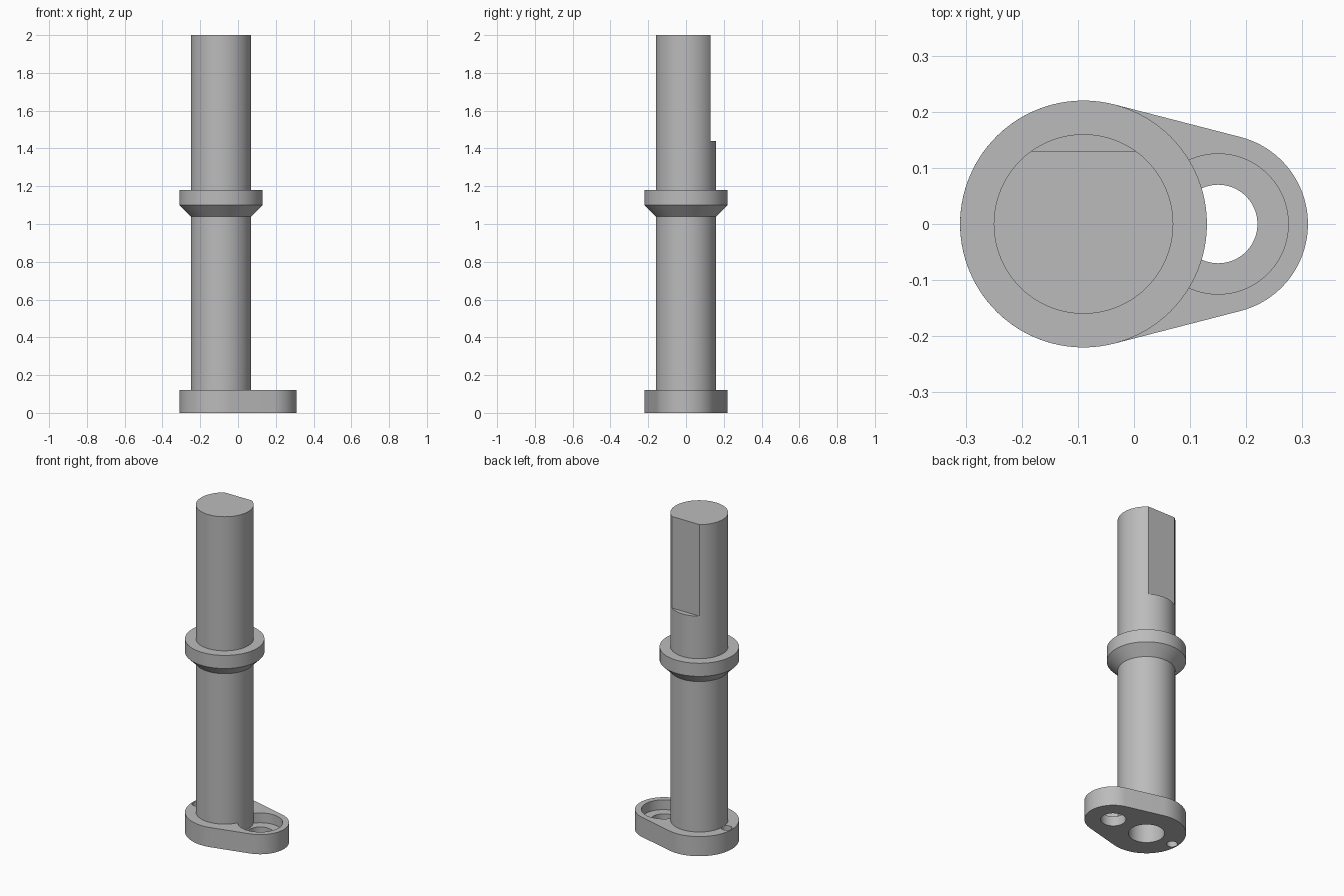
import bpy, bmesh, math

cube = bpy.data.objects.get("Cube")
if cube:
    bpy.data.objects.remove(cube, do_unlink=True)

AXIS_X, LOBE_X = -0.09, 0.15
SEGMENTS = 96

steel = bpy.data.materials.new("grey_steel")
steel.use_nodes = True
grey = (0.5, 0.5, 0.5, 1)
steel.diffuse_color = grey
steel.node_tree.nodes["Principled BSDF"].inputs["Base Color"].default_value = grey


def add_object(name, bm):
    bmesh.ops.recalc_face_normals(bm, faces=bm.faces)
    mesh = bpy.data.meshes.new(name)
    bm.to_mesh(mesh)
    bm.free()
    mesh.materials.append(steel)
    obj = bpy.data.objects.new(name, mesh)
    bpy.context.collection.objects.link(obj)
    return obj


def extrude(name, outline, z0, z1):
    bm = bmesh.new()
    face = bm.faces.new([bm.verts.new((x, y, z0)) for x, y in outline])
    result = bmesh.ops.extrude_face_region(bm, geom=[face])
    top = [v for v in result["geom"] if isinstance(v, bmesh.types.BMVert)]
    bmesh.ops.translate(bm, verts=top, vec=(0, 0, z1 - z0))
    return add_object(name, bm)


def arc(x, radius, start, end, steps):
    angles = [start + (end - start) * i / steps for i in range(steps + 1)]
    return [(x + radius * math.cos(a), radius * math.sin(a)) for a in angles]


def cylinder(name, x, radius, z0, z1):
    return extrude(name, arc(x, radius, 0, math.tau, SEGMENTS)[:-1], z0, z1)


def lathe(name, x, profile):
    bm = bmesh.new()
    rings = [[bm.verts.new((px, py, z)) for px, py in
              arc(x, r, 0, math.tau, SEGMENTS)[:-1]] for r, z in profile]
    for low, high in zip(rings, rings[1:]):
        for i in range(SEGMENTS):
            j = (i + 1) % SEGMENTS
            bm.faces.new((low[i], low[j], high[j], high[i]))
    bm.faces.new(rings[0])
    bm.faces.new(rings[-1])
    return add_object(name, bm)


def cut(obj, cutter):
    mod = obj.modifiers.new("cut", "BOOLEAN")
    mod.operation = "DIFFERENCE"
    mod.solver = "EXACT"
    mod.object = cutter
    bpy.context.view_layer.objects.active = obj
    bpy.ops.object.modifier_apply(modifier=mod.name)


# Base plate: two round ends joined by tangent sides
tangent = math.acos((0.22 - 0.16) / (LOBE_X - AXIS_X))
outline = (arc(LOBE_X, 0.16, -tangent, tangent, 48)
           + arc(AXIS_X, 0.22, tangent, math.tau - tangent, 64))
base_plate = extrude("base_plate", outline, 0, 0.12)

# Shaft with a chamfered collar
shaft = lathe("collared_shaft", AXIS_X, [
    (0.16, 0.03), (0.16, 1.04), (0.22, 1.10),
    (0.22, 1.18), (0.16, 1.18), (0.16, 2.0)])

# Cutters: lobe bolt seat and hole, centre bore, locating hole, shaft flat
bolt_seat = cylinder("bolt_seat_cutter", LOBE_X, 0.125, 0.06, 0.2)
bolt_hole = cylinder("bolt_hole_cutter", LOBE_X, 0.07, -0.1, 0.2)
bore = cylinder("bore_cutter", AXIS_X, 0.1, -0.1, 0.13)
locating = cylinder("locating_hole_cutter", AXIS_X - 0.185, 0.03, -0.1, 0.122)
flat = extrude("flat_cutter", [(-0.4, 0.13), (0.2, 0.13), (0.2, 0.3), (-0.4, 0.3)], 1.44, 2.1)

for cutter in (bolt_seat, bolt_hole, bore, locating):
    cut(base_plate, cutter)
for cutter in (bore, locating, flat):
    cut(shaft, cutter)
for cutter in (bolt_seat, bolt_hole, bore, locating, flat):
    bpy.data.objects.remove(cutter, do_unlink=True)

# Smooth round walls, sharp edges
bpy.ops.object.select_all(action="DESELECT")
for obj in (base_plate, shaft):
    obj.select_set(True)
bpy.context.view_layer.objects.active = shaft
bpy.ops.object.shade_smooth_by_angle(angle=math.radians(30))
